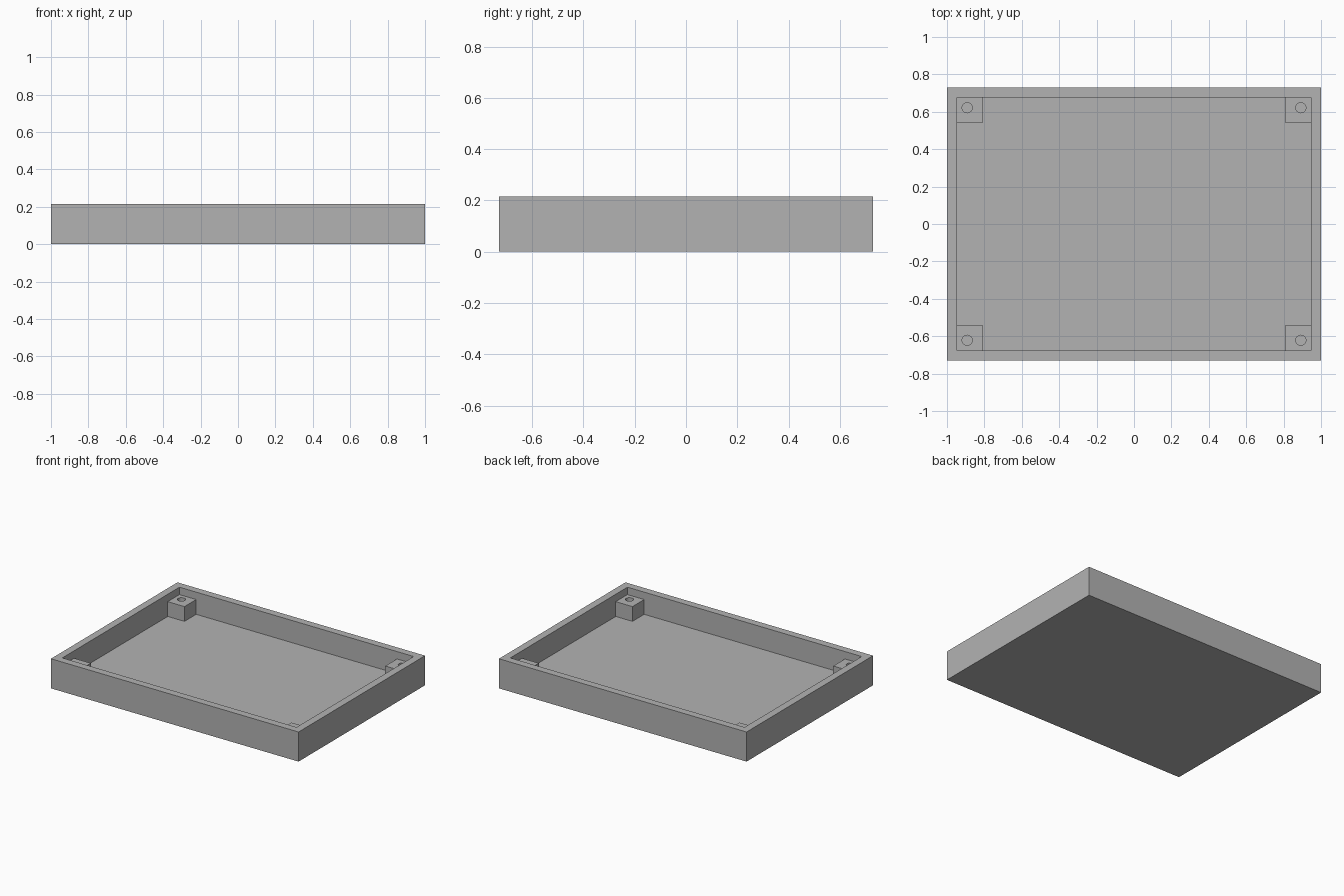
import bpy, bmesh
from math import cos, sin, tau

if "Cube" in bpy.data.objects:
    bpy.data.objects.remove(bpy.data.objects["Cube"], do_unlink=True)

U = 2 / 74                      # one design unit
LENGTH, DEPTH, HEIGHT = 74 * U, 54 * U, 8 * U
WALL, FLOOR = 2 * U, 2 * U
POST, POST_TOP, HOLE = 5 * U, 6 * U, 1 * U

grey = bpy.data.materials.new("grey plastic")
grey.use_nodes = True
colour = (0.45, 0.45, 0.45, 1)
grey.diffuse_color = colour
grey.node_tree.nodes["Principled BSDF"].inputs["Base Color"].default_value = colour


def add_object(name, bm):
    mesh = bpy.data.meshes.new(name)
    bm.to_mesh(mesh)
    bm.free()
    mesh.materials.append(grey)
    obj = bpy.data.objects.new(name, mesh)
    bpy.context.collection.objects.link(obj)
    return obj


def loop(bm, points, z):
    verts = [bm.verts.new((x, y, z)) for x, y in points]
    return [bm.edges.new((v, verts[i - 1])) for i, v in enumerate(verts)]


# Open tray: a box whose top is inset for the rim and pushed down to the floor
bm = bmesh.new()
bmesh.ops.create_cube(bm, size=1)
bmesh.ops.scale(bm, vec=(LENGTH, DEPTH, HEIGHT), verts=bm.verts)
bmesh.ops.translate(bm, vec=(0, 0, HEIGHT / 2), verts=bm.verts)
top = max(bm.faces, key=lambda f: f.calc_center_median().z)
bmesh.ops.inset_region(bm, faces=[top], thickness=WALL, use_even_offset=True)
inner = bmesh.ops.extrude_discrete_faces(bm, faces=[top])["faces"][0]
bmesh.ops.translate(bm, vec=(0, 0, FLOOR - HEIGHT), verts=inner.verts)
add_object("tray", bm)


# Square corner post with a round screw hole down to the floor
def corner_post(name, sx, sy):
    x1, y1 = sx * (LENGTH / 2 - WALL), sy * (DEPTH / 2 - WALL)
    x0, y0 = x1 - sx * POST, y1 - sy * POST
    cx, cy = sx * (LENGTH / 2 - 4 * U), sy * (DEPTH / 2 - 4 * U)
    n = 32
    bm = bmesh.new()
    edges = loop(bm, [(x0, y0), (x1, y0), (x1, y1), (x0, y1)], FLOOR)
    edges += loop(bm, [(cx + HOLE * cos(tau * i / n), cy + HOLE * sin(tau * i / n))
                       for i in range(n)], FLOOR)
    bmesh.ops.triangle_fill(bm, edges=edges, use_beauty=True)
    new = bmesh.ops.extrude_face_region(bm, geom=bm.faces[:])["geom"]
    bmesh.ops.translate(bm, vec=(0, 0, POST_TOP - FLOOR),
                        verts=[g for g in new if isinstance(g, bmesh.types.BMVert)])
    bmesh.ops.recalc_face_normals(bm, faces=bm.faces)
    # Make sure the shell faces outward
    cap = max(bm.faces, key=lambda f: f.calc_center_median().z)
    if cap.normal.z < 0:
        bmesh.ops.reverse_faces(bm, faces=bm.faces)
    return add_object(name, bm)


bpy.ops.object.select_all(action="DESELECT")
for side, sx in (("left", 1), ("right", -1)):
    for end, sy in (("front", -1), ("back", 1)):
        post = corner_post(f"{end}_{side}_post", sx, sy)
        post.select_set(True)
        bpy.context.view_layer.objects.active = post
bpy.ops.object.shade_smooth_by_angle()
